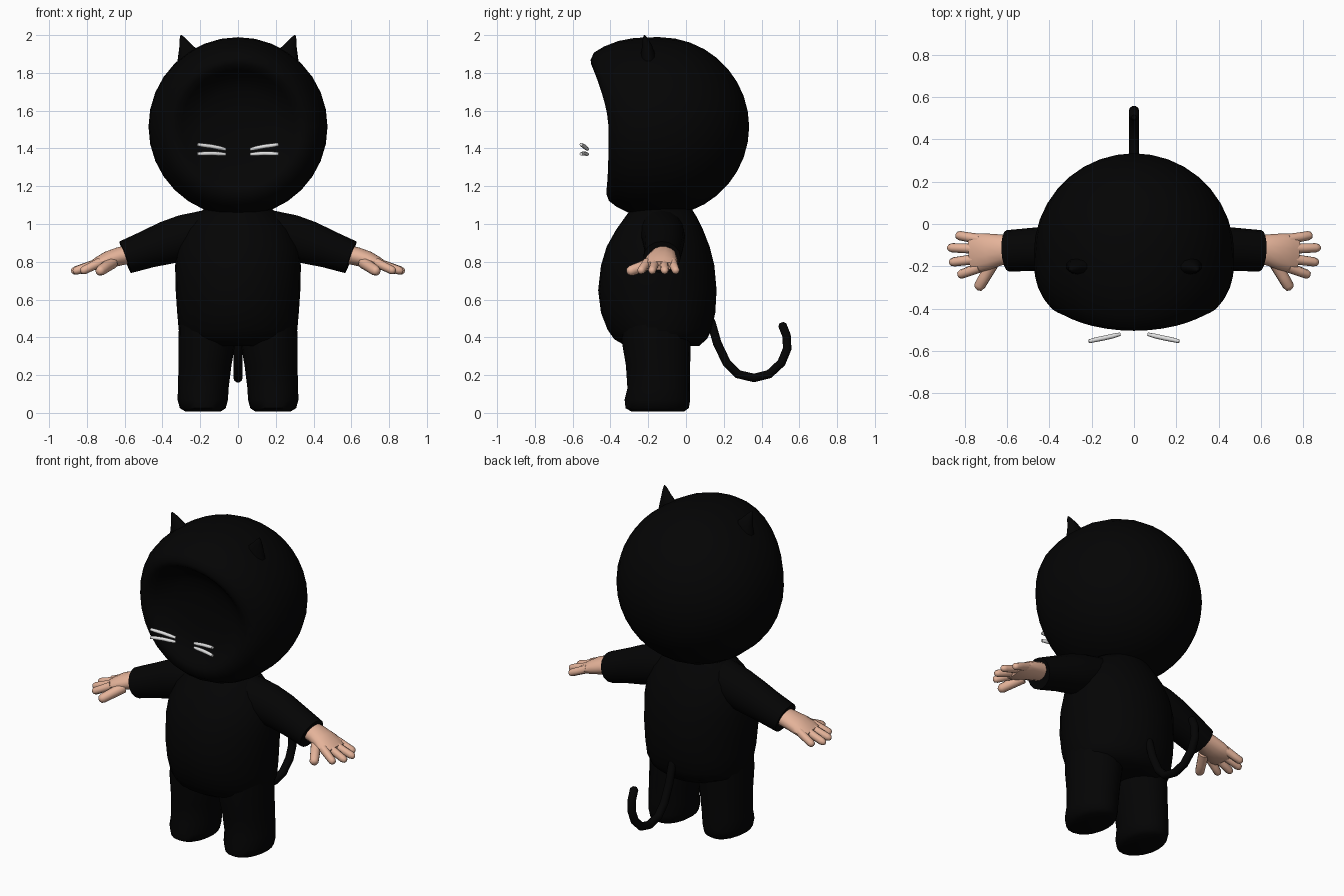
import bpy, bmesh, math
from mathutils import Vector

if "Cube" in bpy.data.objects:
    bpy.data.objects.remove(bpy.data.objects["Cube"])


def material(name, rgb):
    m = bpy.data.materials.new(name)
    m.diffuse_color = (*rgb, 1)
    m.use_nodes = True
    m.node_tree.nodes["Principled BSDF"].inputs["Base Color"].default_value = m.diffuse_color
    return m


BLACK = material("black_fabric", (0.0012, 0.0012, 0.0013))
SKIN = material("skin", (0.78, 0.45, 0.32))
GREY = material("whisker_grey", (0.75, 0.75, 0.75))


def loft(name, rings, mat, angle=50):
    """Skin a list of equal-sized point rings and cap both ends."""
    bm = bmesh.new()
    vs = [[bm.verts.new(p) for p in r] for r in rings]
    n = len(vs[0])
    for a, b in zip(vs, vs[1:]):
        for i in range(n):
            j = (i + 1) % n
            bm.faces.new((a[i], a[j], b[j], b[i]))
    bm.faces.new(vs[0])
    bm.faces.new(vs[-1])
    bmesh.ops.recalc_face_normals(bm, faces=bm.faces)
    me = bpy.data.meshes.new(name)
    bm.to_mesh(me)
    bm.free()
    me.materials.append(mat)
    ob = bpy.data.objects.new(name, me)
    bpy.context.collection.objects.link(ob)
    bpy.ops.object.select_all(action='DESELECT')
    ob.select_set(True)
    bpy.context.view_layer.objects.active = ob
    bpy.ops.object.shade_smooth_by_angle(angle=math.radians(angle))
    return ob


def circle(n):
    return [(math.cos(2 * math.pi * i / n), math.sin(2 * math.pi * i / n)) for i in range(n)]


def stack(name, rows, mat, n=24):
    """Horizontal oval rings from rows of (z, x0, x1, y0, y1)."""
    rings = []
    for z, x0, x1, y0, y1 in rows:
        rings.append([((x0 + x1) / 2 + c * (x1 - x0) / 2,
                       (y0 + y1) / 2 + s * (y1 - y0) / 2, z) for c, s in circle(n)])
    return loft(name, rings, mat)


def tube(name, rows, mat, n=10, ref=(0, 1, 0)):
    """Tube along rows of (x, y, z, width radius, height radius)."""
    pts = [Vector(r[:3]) for r in rows]
    rings = []
    for i, r in enumerate(rows):
        d = (pts[min(i + 1, len(pts) - 1)] - pts[max(i - 1, 0)]).normalized()
        side = Vector(ref)
        side = (side - d * side.dot(d)).normalized()
        up = d.cross(side)
        rings.append([pts[i] + side * c * r[3] + up * s * r[4] for c, s in circle(n)])
    return loft(name, rings, mat)


def digit(name, a, b, r, mat, n=8):
    """Tapered finger with a rounded tip."""
    a, b = Vector(a), Vector(b)
    rows = []
    for t, k in ((0, 1.1), (0.5, 1.0), (0.85, 0.95), (0.96, 0.7), (1, 0.3)):
        rows.append((*a.lerp(b, t), r * k, r * k))
    return tube(name, rows, mat, n)


# Hood: round back, forward brim and a shallow dished front
YC, ZC, R = -0.14, 1.515, 0.474
dirs = circle(32)


def rim_y(s):
    return -0.41 - 0.095 * max(0, s) ** 1.5 - 0.012 * max(0, -s) ** 3


hood = []
for k in range(10):
    t = max(k, 0.1) / 9 * math.pi / 2
    hood.append([(R * math.sin(t) * c, YC + R * math.cos(t), ZC + R * math.sin(t) * s)
                 for c, s in dirs])
for v in (0.2, 0.4, 0.6, 0.8, 0.95):
    r = R * (1 - 0.2 * v ** 3)
    hood.append([(r * c, YC + (rim_y(s) - YC) * v, ZC + r * s) for c, s in dirs])
for r, mix in ((0.355, 0.0), (0.33, 0.02), (0.30, 0.25), (0.26, 0.6), (0.2, 0.85),
               (0.11, 0.97), (0.01, 1)):
    hood.append([(r * c, rim_y(s) * (1 - mix) - 0.345 * mix, ZC + r * s) for c, s in dirs])
loft("hood", hood, BLACK, 75)

# Torso
stack("torso", [(z, -w, w, a, b) for z, w, a, b in (
    (1.08, 0.18, -0.29, 0.03), (1.04, 0.22, -0.32, 0.055), (0.97, 0.28, -0.37, 0.09),
    (0.88, 0.32, -0.42, 0.125), (0.78, 0.333, -0.45, 0.15), (0.65, 0.33, -0.465, 0.162),
    (0.53, 0.322, -0.45, 0.155), (0.44, 0.314, -0.415, 0.135), (0.39, 0.295, -0.38, 0.11),
    (0.355, 0.22, -0.32, 0.07))], BLACK, 28)

# Tail
tail = [(0.09, 0.56), (0.135, 0.475), (0.165, 0.37), (0.215, 0.265), (0.275, 0.205),
        (0.36, 0.185), (0.44, 0.205), (0.505, 0.265), (0.536, 0.34), (0.532, 0.41), (0.51, 0.465)]
tube("tail", [(0, y, z, 0.024, 0.024) for y, z in tail]
     + [(0, 0.505, 0.478, 0.012, 0.012)], BLACK, 10, (1, 0, 0))

for s, tag in ((-1, "left"), (1, "right")):
    # Leg with rounded foot
    rows = []
    for z, a, b, y0, y1 in ((0.008, 0.09, 0.28, -0.29, -0.01), (0.025, 0.065, 0.308, -0.32, 0.015),
                            (0.07, 0.053, 0.32, -0.325, 0.022), (0.13, 0.05, 0.318, -0.31, 0.02),
                            (0.25, 0.035, 0.315, -0.318, 0.022), (0.38, 0.012, 0.315, -0.34, 0.025),
                            (0.5, 0.01, 0.312, -0.34, 0.025)):
        rows.append((z, min(s * a, s * b), max(s * a, s * b), y0, y1))
    stack("leg_" + tag, rows, BLACK, 20)

    # Sleeve
    tube("sleeve_" + tag, [(s * x, y, z, w, h) for x, y, z, w, h in (
        (0.16, -0.13, 0.965, 0.12, 0.11), (0.28, -0.12, 0.93, 0.115, 0.12),
        (0.38, -0.117, 0.90, 0.108, 0.114), (0.48, -0.12, 0.866, 0.102, 0.10),
        (0.597, -0.127, 0.824, 0.098, 0.089))], BLACK, 16)

    # Hand: palm, four fingers and thumb
    tube("palm_" + tag, [(s * x, y, z, w, h) for x, y, z, w, h in (
        (0.57, -0.12, 0.84, 0.066, 0.05), (0.63, -0.122, 0.828, 0.073, 0.05),
        (0.69, -0.13, 0.81, 0.086, 0.046), (0.74, -0.137, 0.791, 0.092, 0.036),
        (0.775, -0.14, 0.779, 0.085, 0.024))], SKIN, 14)
    for i, (y0, x1, y1) in enumerate(((-0.072, 0.842, -0.052), (-0.117, 0.882, -0.112),
                                      (-0.163, 0.873, -0.182), (-0.205, 0.832, -0.243))):
        digit(f"finger_{i + 1}_{tag}", (s * 0.73, y0, 0.797), (s * x1, y1, 0.747),
              0.023, SKIN)
    digit("thumb_" + tag, (s * 0.665, -0.18, 0.795), (s * 0.74, -0.31, 0.745), 0.029, SKIN)

    # Pointed ear
    tube("ear_" + tag, [(s * x, y, z, w, h) for x, y, z, w, h in (
        (0.235, -0.20, 1.83, 0.042, 0.09), (0.262, -0.20, 1.89, 0.040, 0.065),
        (0.281, -0.207, 1.945, 0.026, 0.033), (0.297, -0.217, 1.985, 0.012, 0.013),
        (0.302, -0.22, 2.0, 0.003, 0.003))], BLACK, 10)

    # Whiskers
    for name, z0, zm, z1 in (("upper", 1.395, 1.411, 1.421), ("lower", 1.369, 1.374, 1.371)):
        tube(f"whisker_{name}_{tag}", [(s * x, y, z, r, r) for x, y, z, r in (
            (0.065, -0.521, z0, 0.008), (0.10, -0.53, (z0 + zm) / 2, 0.011),
            (0.14, -0.539, zm, 0.011), (0.18, -0.547, (zm + z1) / 2, 0.011),
            (0.214, -0.555, z1, 0.009))], GREY, 8)
